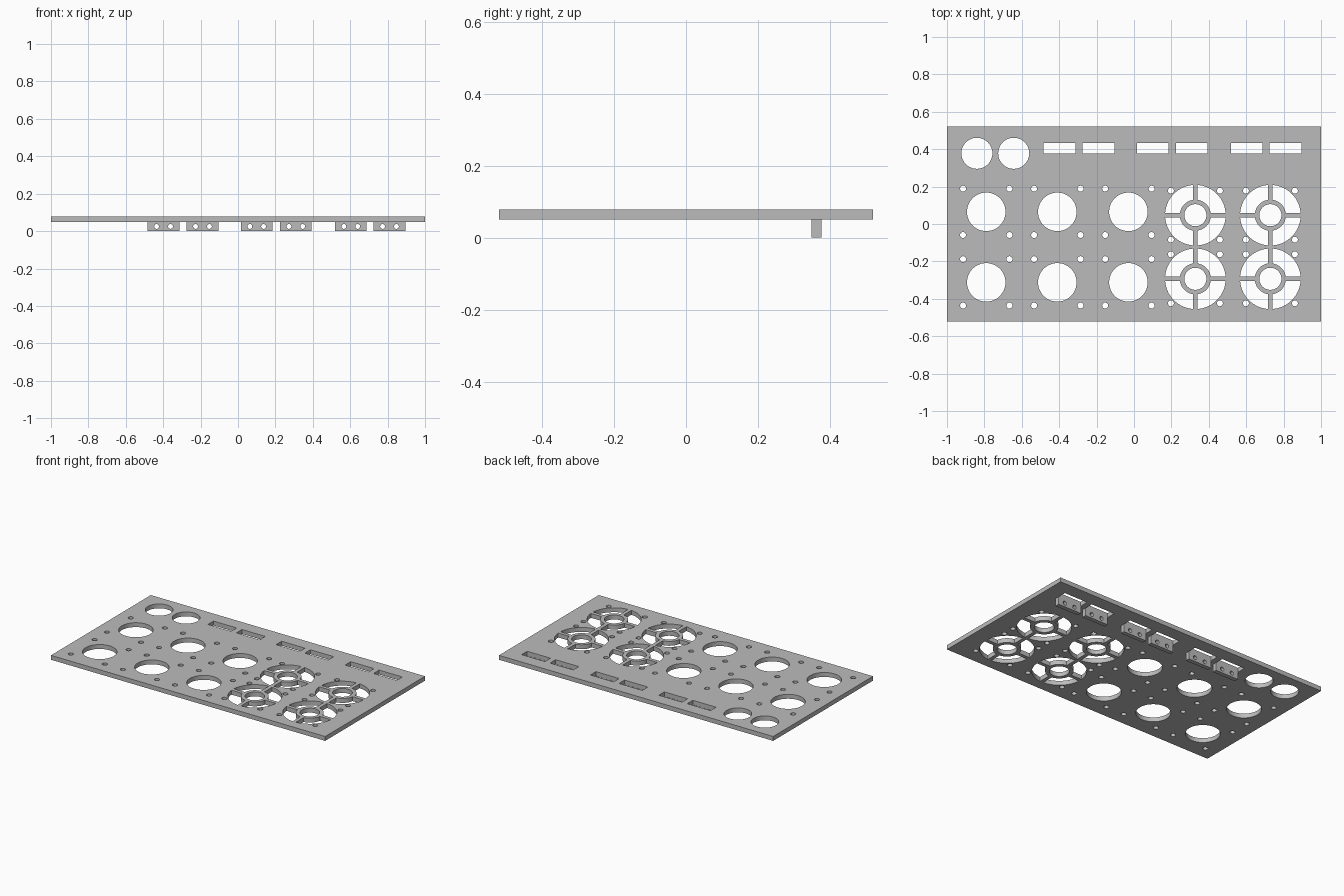
import bpy, bmesh
from math import sin, cos, asin, pi, radians

cube = bpy.data.objects.get("Cube")
if cube:
    bpy.data.objects.remove(cube)

grey = bpy.data.materials.new("plain grey")
grey.use_nodes = True
COLOUR = (0.5, 0.5, 0.5, 1)
grey.diffuse_color = COLOUR
grey.node_tree.nodes["Principled BSDF"].inputs["Base Color"].default_value = COLOUR


def rect(x, y, w, h):
    return [(x + sx * w / 2, y + sy * h / 2) for sx, sy in ((-1, -1), (1, -1), (1, 1), (-1, 1))]


def circle(x, y, r, n=48):
    return [(x + r * cos(2 * pi * i / n), y + r * sin(2 * pi * i / n)) for i in range(n)]


def corner_holes(x, y, d):
    return [circle(x + sx * d, y + sy * d, 0.016, 20) for sx in (-1, 1) for sy in (-1, 1)]


def fan_window(x, y, quarter, r_out=0.162, r_in=0.083, half_spoke=0.012, n=14):
    # quarter ring opening between two spokes
    def arc(r):
        a = asin(half_spoke / r)
        angles = [quarter * pi / 2 + a + (pi / 2 - 2 * a) * i / n for i in range(n + 1)]
        return [(x + r * cos(t), y + r * sin(t)) for t in angles]
    return arc(r_out) + arc(r_in)[::-1]


def sheet_mesh(name, loops, thickness):
    # filled flat outline with holes, thickened evenly about its own plane
    curve = bpy.data.curves.new(name, 'CURVE')
    curve.dimensions = '2D'
    curve.fill_mode = 'BOTH'
    curve.extrude = thickness / 2
    for loop in loops:
        spline = curve.splines.new('POLY')
        spline.points.add(len(loop) - 1)
        for point, (x, y) in zip(spline.points, loop):
            point.co = (x, y, 0, 1)
        spline.use_cyclic_u = True
    helper = bpy.data.objects.new(name + " outline", curve)
    mesh = bpy.data.meshes.new_from_object(helper)
    bpy.data.objects.remove(helper)
    bpy.data.curves.remove(curve)
    bm = bmesh.new()
    bm.from_mesh(mesh)
    bmesh.ops.remove_doubles(bm, verts=bm.verts, dist=0.0001)
    bmesh.ops.recalc_face_normals(bm, faces=bm.faces)
    bm.to_mesh(mesh)
    bm.free()
    mesh.name = name
    mesh.materials.clear()
    mesh.materials.append(grey)
    mesh.shade_smooth()
    mesh.set_sharp_from_angle(angle=radians(30))
    return mesh


def place(name, mesh, location, tilt=0):
    obj = bpy.data.objects.new(name, mesh)
    obj.location = location
    obj.rotation_euler.x = tilt
    bpy.context.collection.objects.link(obj)


TAB_X = (-0.398, -0.19, 0.1, 0.309, 0.603, 0.81)

# Panel outline and round openings
loops = [rect(0, 0, 2, 1.04)]
loops += [circle(x, 0.378, 0.083) for x in (-0.84, -0.643)]
for x in (-0.79, -0.41, -0.03):
    for y in (0.065, -0.312):
        loops.append(circle(x, y, 0.103))
        loops += corner_holes(x, y, 0.124)

# Fan grilles
for x in (0.328, 0.729):
    for y in (0.047, -0.293):
        loops.append(circle(x, y, 0.059))
        loops += [fan_window(x, y, q) for q in range(4)]
        loops += corner_holes(x, y, 0.131)

# Slots above the tabs
loops += [rect(x, 0.405, 0.17, 0.058) for x in TAB_X]
place("panel", sheet_mesh("panel", loops, 0.029), (0, 0, 0.0645))

# Mounting tabs hanging under the panel, each with two screw holes
tab = sheet_mesh("mounting_tab", [rect(0, 0, 0.17, 0.05)] +
                 [circle(x, 0, 0.013, 20) for x in (-0.037, 0.037)], 0.028)
for i, x in enumerate(TAB_X):
    place(f"mounting_tab_{i + 1}", tab, (x, 0.363, 0.025), pi / 2)
